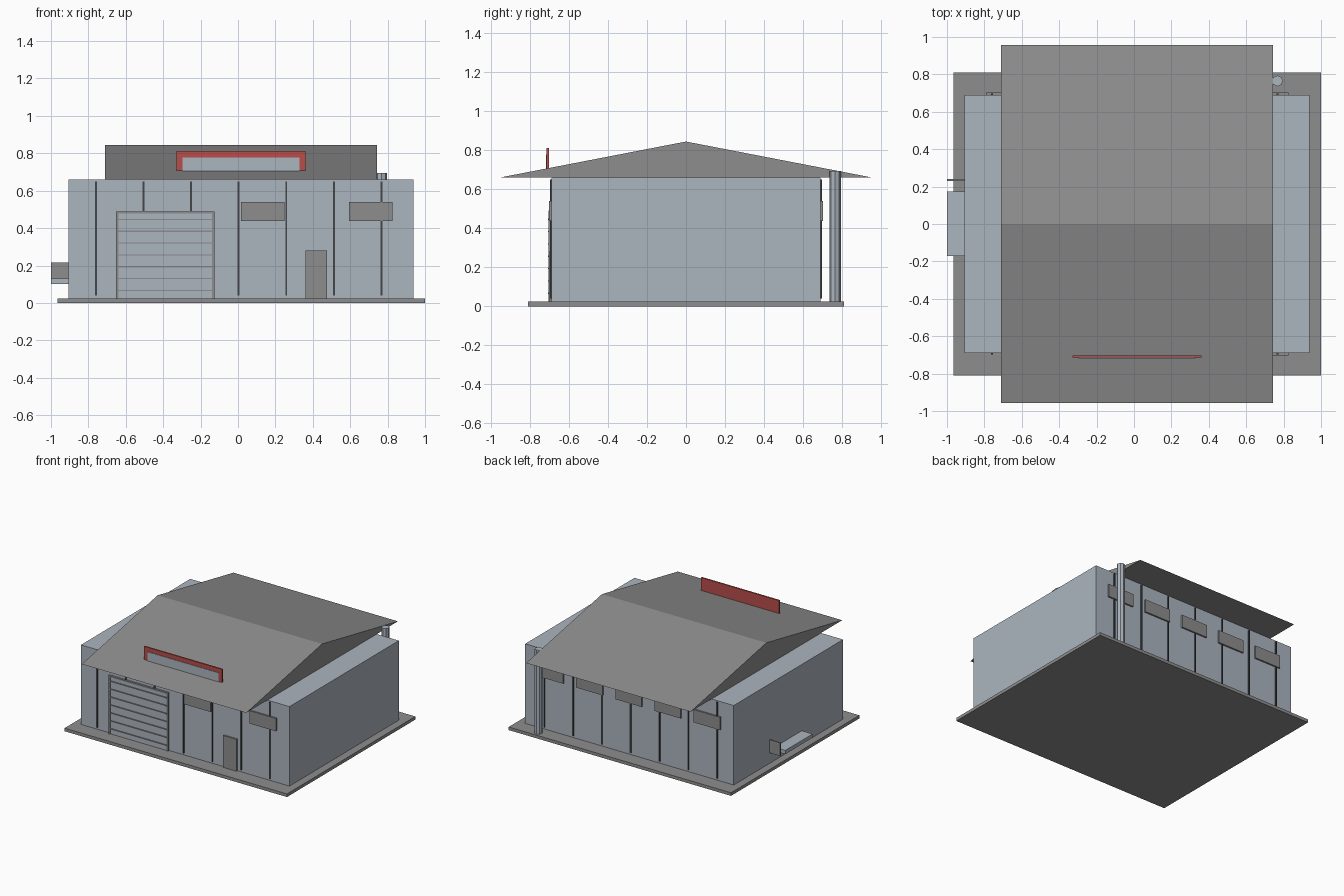
import bpy, bmesh, math

if "Cube" in bpy.data.objects:
    bpy.data.objects.remove(bpy.data.objects["Cube"])

def material(name, rgb):
    m = bpy.data.materials.new(name)
    m.diffuse_color = (*rgb, 1)
    m.use_nodes = True
    m.node_tree.nodes["Principled BSDF"].inputs["Base Color"].default_value = m.diffuse_color
    return m

WALL = material("pale blue grey", (0.41, 0.46, 0.52))
GREY = material("mid grey", (0.27, 0.27, 0.275))
DARK = material("dark grey", (0.06, 0.062, 0.065))
RED = material("red", (0.48, 0.075, 0.07))

def finish(bm, name, mat):
    bmesh.ops.recalc_face_normals(bm, faces=bm.faces)
    me = bpy.data.meshes.new(name)
    bm.to_mesh(me)
    bm.free()
    me.materials.append(mat)
    ob = bpy.data.objects.new(name, me)
    bpy.context.collection.objects.link(ob)
    return ob

def box(name, x, y, z, mat):
    """Box from (min, max) ranges on each axis."""
    bm = bmesh.new()
    bmesh.ops.create_cube(bm, size=1)
    for v in bm.verts:
        v.co = [r[0] if c < 0 else r[1] for c, r in zip(v.co, (x, y, z))]
    return finish(bm, name, mat)

def prism(name, profile, x0, x1, mat):
    """Extrude a (y, z) profile along x."""
    bm = bmesh.new()
    f = bm.faces.new([bm.verts.new((x0, y, z)) for y, z in profile])
    new = bmesh.ops.extrude_face_region(bm, geom=[f])["geom"]
    for v in new:
        if isinstance(v, bmesh.types.BMVert):
            v.co.x = x1
    return finish(bm, name, mat)

# Ground slab, walls and gabled roof
box("base_slab", (-0.965, 1.0), (-0.81, 0.81), (0, 0.025), GREY)
box("walls", (-0.905, 0.938), (-0.69, 0.69), (0.025, 0.66), WALL)
prism("roof", [(-0.957, 0.66), (0.957, 0.66), (0, 0.845)], -0.71, 0.743, GREY)

# Vertical wall seams on front and back
for i in range(7):
    x = -0.76 + i * 0.2545
    for side, s in (("front", -1), ("back", 1)):
        y = sorted((s * 0.68, s * 0.698))
        box(f"{side}_seam_{i}", (x - 0.005, x + 0.005), y, (0.04, 0.65), DARK)

# Windows: five at the back, two at the front
def window(name, x, s):
    y = sorted((s * 0.68, s * 0.703))
    box(name, (x - 0.116, x + 0.116), y, (0.438, 0.54), GREY)

for i in range(5):
    window(f"back_window_{i}", 0.017 + (i - 2) * 0.3465, 1)
for i, x in enumerate((0.132, 0.71)):
    window(f"front_window_{i}", x, -1)

# Roller door: frame, panel and horizontal ribs
box("roller_door_panel", (-0.64, -0.137), (-0.7, -0.68), (0.025, 0.48), WALL)
for name, x in (("left", (-0.652, -0.638)), ("right", (-0.139, -0.125))):
    box(f"roller_door_frame_{name}", x, (-0.706, -0.68), (0.025, 0.49), GREY)
box("roller_door_frame_top", (-0.638, -0.139), (-0.706, -0.68), (0.478, 0.49), GREY)
for i in range(7):
    z = 0.067 + i * 0.0633
    box(f"roller_door_rib_{i}", (-0.638, -0.139), (-0.708, -0.69),
        (z - 0.003, z + 0.003), GREY)

# Entrance door
box("entrance_door", (0.36, 0.477), (-0.703, -0.68), (0.025, 0.28), GREY)

# Roof sign board: red surround with a pale face
box("sign_board", (-0.33, 0.36), (-0.715, -0.703), (0.69, 0.812), RED)
box("sign_face", (-0.297, 0.33), (-0.719, -0.71), (0.69, 0.778), WALL)

# Shelf and thin upright plate on the left wall
box("side_shelf", (-1.0, -0.9), (-0.17, 0.175), (0.10, 0.13), WALL)
box("side_plate", (-1.0, -0.9), (0.23, 0.24), (0.11, 0.215), GREY)

# Eight-sided flue pipe at the back right
bm = bmesh.new()
bmesh.ops.create_cone(bm, cap_ends=True, segments=8, radius1=0.029, radius2=0.029, depth=0.675)
bmesh.ops.translate(bm, verts=bm.verts, vec=(0.767, 0.765, 0.3575))
finish(bm, "flue_pipe", WALL)
